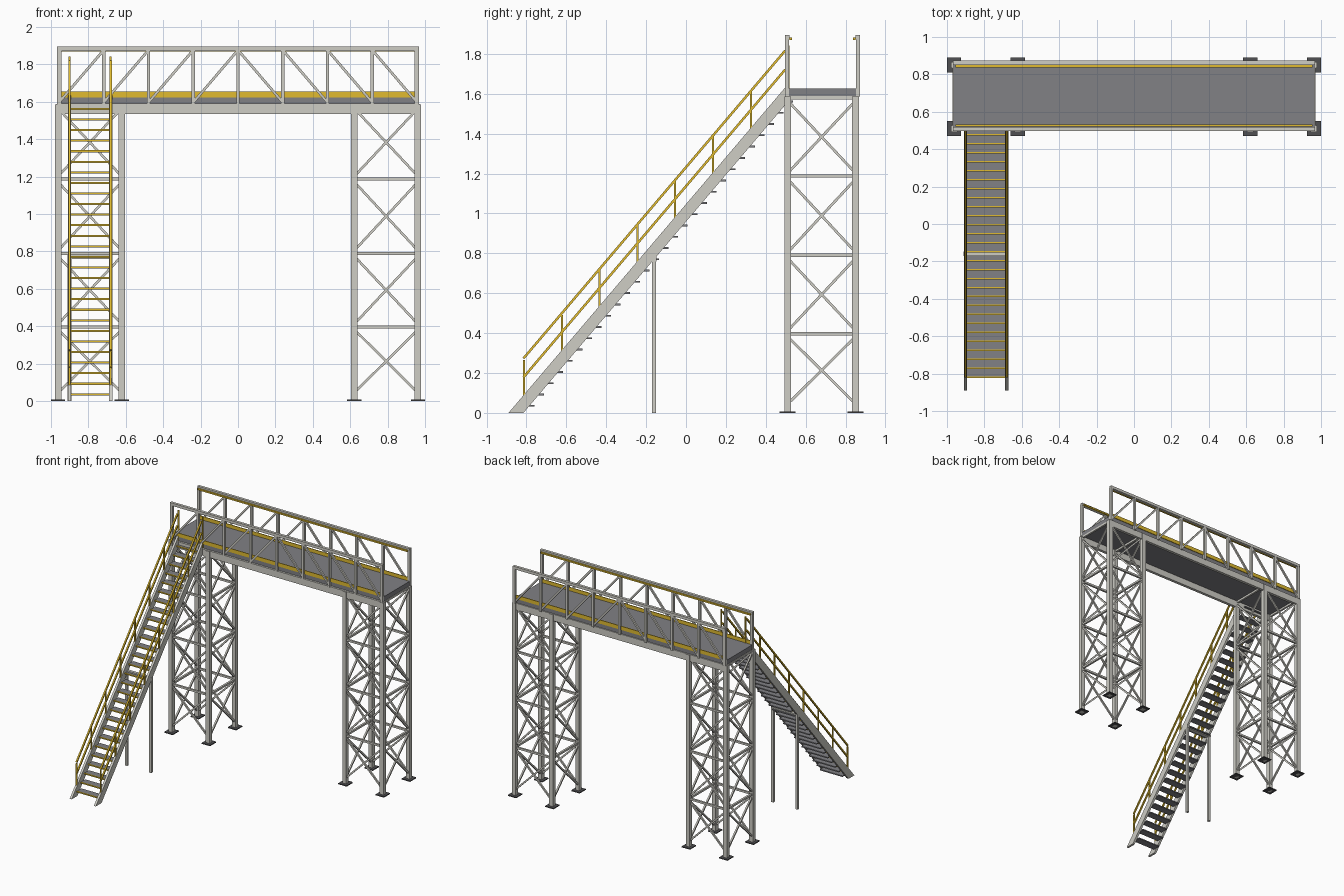
import bpy, bmesh
from mathutils import Vector, Matrix

if "Cube" in bpy.data.objects:
    bpy.data.objects.remove(bpy.data.objects["Cube"])


def mat(name, c):
    m = bpy.data.materials.new(name)
    m.diffuse_color = (*c, 1)
    m.use_nodes = True
    m.node_tree.nodes["Principled BSDF"].inputs["Base Color"].default_value = m.diffuse_color
    return m


STEEL = mat("pale_steel", (0.62, 0.61, 0.56))
DARK = mat("dark_plate", (0.08, 0.08, 0.085))
DECK = mat("grey_deck", (0.22, 0.22, 0.235))
YELLOW = mat("safety_yellow", (0.75, 0.5, 0.03))


class Part:
    """Collects boxes and bars into one named object."""

    def __init__(self, name, material):
        self.name, self.material, self.bm = name, material, bmesh.new()

    def box(self, x0, x1, y0, y1, z0, z1):
        m = Matrix.Translation(((x0 + x1) / 2, (y0 + y1) / 2, (z0 + z1) / 2))
        m = m @ Matrix.Diagonal((x1 - x0, y1 - y0, z1 - z0, 1))
        bmesh.ops.create_cube(self.bm, size=1, matrix=m)

    def bar(self, a, b, w, h=None):
        a, b = Vector(a), Vector(b)
        d = b - a
        rot = d.to_track_quat('Z', 'Y').to_matrix().to_4x4()
        m = Matrix.Translation((a + b) / 2) @ rot @ Matrix.Diagonal((w, h or w, d.length, 1))
        bmesh.ops.create_cube(self.bm, size=1, matrix=m)

    def prism(self, yz, x0, x1):
        f = self.bm.faces.new([self.bm.verts.new((x0, y, z)) for y, z in yz])
        r = bmesh.ops.extrude_face_region(self.bm, geom=[f])
        bmesh.ops.translate(self.bm, vec=(x1 - x0, 0, 0),
                            verts=[v for v in r['geom'] if isinstance(v, bmesh.types.BMVert)])

    def done(self):
        bmesh.ops.recalc_face_normals(self.bm, faces=self.bm.faces)
        me = bpy.data.meshes.new(self.name)
        self.bm.to_mesh(me)
        self.bm.free()
        me.materials.append(self.material)
        bpy.context.collection.objects.link(bpy.data.objects.new(self.name, me))


YF, YB = 0.51, 0.85
LEVELS = [0.0, 0.397, 0.79, 1.187, 1.58]

# Two lattice towers: legs, feet, horizontals and cross braces
for side, s in (("left", -1), ("right", 1)):
    legs = Part(side + "_tower_legs", STEEL)
    feet = Part(side + "_tower_base_plates", DARK)
    lattice = Part(side + "_tower_bracing", STEEL)
    xa, xb = s * 0.962, s * 0.622
    corners = [(xa, YF), (xb, YF), (xb, YB), (xa, YB)]
    for i, (x, y) in enumerate(corners):
        legs.box(x - 0.017, x + 0.017, y - 0.017, y + 0.017, 0, 1.587)
        feet.box(x - 0.038, x + 0.038, y - 0.04, y + 0.04, 0, 0.008)
        x2, y2 = corners[(i + 1) % 4]
        for lo, hi in zip(LEVELS, LEVELS[1:]):
            lattice.bar((x, y, hi), (x2, y2, hi), 0.016)
            z0, z1 = lo + (0.045 if lo == 0 else 0.015), hi - 0.015
            lattice.bar((x, y, z0), (x2, y2, z1), 0.013)
            lattice.bar((x2, y2, z0), (x, y, z1), 0.013)
    for p in (legs, feet, lattice):
        p.done()

# Walkway deck
deck = Part("walkway_deck", DECK)
deck.box(-0.965, 0.965, YF + 0.004, YB + 0.004, 1.588, 1.626)
deck.done()

# Side girders, truss railings, toe boards and handrails
for side, y, inward in (("front", 0.507, 1), ("back", 0.862, -1)):
    girder = Part(side + "_girder", STEEL)
    gy = YF if inward == 1 else YB
    girder.box(-0.965, 0.965, gy - 0.012, gy + 0.012, 1.535, 1.59)
    girder.done()
    truss = Part(side + "_truss_railing", STEEL)
    truss.box(-0.967, 0.967, y - 0.011, y + 0.011, 1.872, 1.895)
    for i in range(9):
        x = -0.957 + i * 0.23925
        w = 0.012 if i in (0, 8) else 0.009
        truss.box(x - w, x + w, y - 0.01, y + 0.01, 1.585, 1.88)
        if i < 8:
            za, zb = (1.597, 1.877) if i < 4 else (1.877, 1.597)
            truss.bar((x, y, za), (x + 0.23925, y, zb), 0.014)
    truss.done()
    toe = Part(side + "_toe_board", YELLOW)
    ty = y + inward * 0.006
    toe.box(-0.955, 0.955, ty - 0.003, ty + 0.003, 1.624, 1.655)
    toe.done()
    rail = Part(side + "_inner_handrail", YELLOW)
    ry = y + inward * 0.019
    rail.box(-0.955, 0.955, ry - 0.006, ry + 0.006, 1.87, 1.882)
    rail.done()

# Stair stringers, railings and trestle
SLOPE = 1.176
XL, XR = -0.901, -0.681
stringers = Part("stair_stringers", STEEL)
rails = Part("stair_handrails", YELLOW)
posts = Part("stair_rail_posts", YELLOW)
trestle = Part("stair_trestle", STEEL)
for x in (XL, XR):
    stringers.prism([(-0.89, 0), (-0.815, 0), (0.5, 1.315 * SLOPE), (0.5, 1.39 * SLOPE)],
                    x - 0.009, x + 0.009)
    for z in (0.273, 0.178):
        rails.bar((x, -0.815, z), (x, 0.498, z + 1.313 * SLOPE), 0.012)
    for i in range(8):
        y = -0.812 + i * 0.1895
        z = 0.265 + i * 0.2252
        posts.box(x - 0.005, x + 0.005, y - 0.005, y + 0.005, max(0.01, z - 0.255), z)
    trestle.box(x - 0.01, x + 0.01, -0.17, -0.15, 0, 0.775)
trestle.box(XL - 0.01, XR + 0.01, -0.172, -0.148, 0.76, 0.785)
for p in (stringers, rails, posts, trestle):
    p.done()

# Stair treads with yellow nosings
treads = Part("stair_treads", DECK)
nosings = Part("stair_nosings", YELLOW)
N = 28
for i in range(N):
    z = 0.04 + i * 0.0565
    y = -0.822 + i * 0.0565 / SLOPE
    treads.box(XL + 0.008, XR - 0.008, y, y + 0.062, z - 0.009, z)
    nosings.box(XL + 0.009, XR - 0.009, y - 0.002, y + 0.006, z - 0.007, z + 0.002)
treads.done()
nosings.done()
